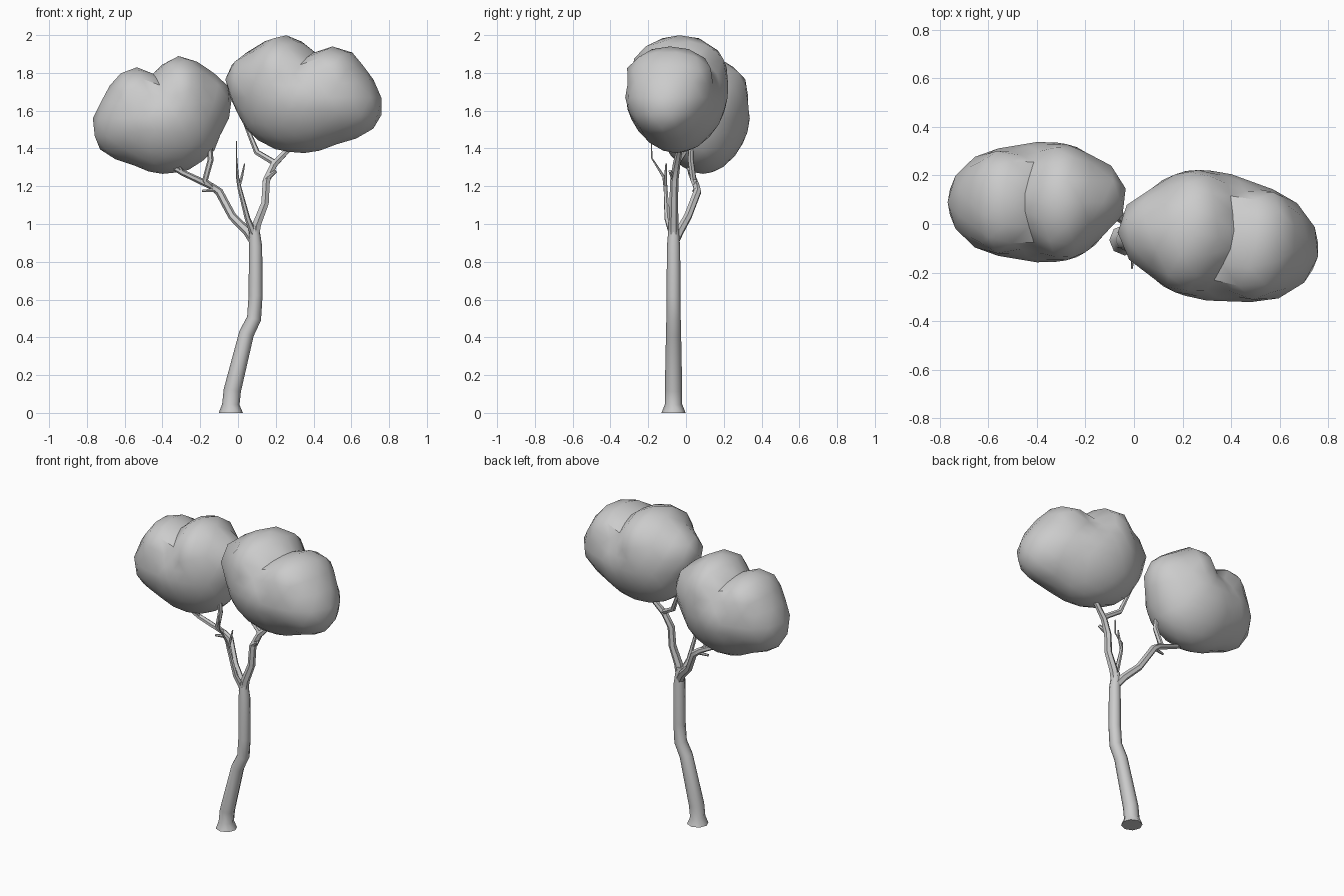
import bpy, bmesh, math
from mathutils import Vector, Matrix

if "Cube" in bpy.data.objects:
    bpy.data.objects.remove(bpy.data.objects["Cube"])


def smooth(obj, angle):
    bpy.ops.object.select_all(action='DESELECT')
    obj.select_set(True)
    bpy.context.view_layer.objects.active = obj
    if obj.type == 'CURVE':
        bpy.ops.object.convert(target='MESH')
        obj = bpy.context.view_layer.objects.active
    bpy.ops.object.shade_smooth_by_angle(angle=math.radians(angle))


def limb(name, pts, sides_res=1):
    """Tapered tube through (x, y, z, radius) points."""
    cu = bpy.data.curves.new(name, 'CURVE')
    cu.dimensions = '3D'
    cu.bevel_depth = 1.0
    cu.bevel_resolution = sides_res
    cu.use_fill_caps = True
    sp = cu.splines.new('POLY')
    sp.points.add(len(pts) - 1)
    for p, (x, y, z, r) in zip(sp.points, pts):
        p.co = (x, y, z, 1)
        p.radius = r
    obj = bpy.data.objects.new(name, cu)
    bpy.context.collection.objects.link(obj)
    smooth(obj, 50)


# lobes of a leaf crown: centre, radii
LOBES = [
    ((.02, 0, -.03), (.30, .25, .265)),
    ((-.15, 0, -.01), (.20, .22, .22)),
    ((.10, 0, .05), (.20, .24, .20)),
    ((-.22, 0, -.05), (.15, .17, .165)),
    ((-.14, 0, .12), (.14, .22, .15)),
    ((.10, 0, .15), (.15, .24, .18)),
    ((.22, .02, .08), (.15, .16, .17)),
]


def reach(d):
    """Distance from the crown centre to the softly blended outside of the lobes."""
    total = 0
    for c, r in LOBES:
        u = Vector([d[i] / r[i] for i in range(3)])
        w = Vector([c[i] / r[i] for i in range(3)])
        a, b, k = u.dot(u), u.dot(w), w.dot(w) - 1
        disc = b * b - a * k
        if disc >= 0:
            total += max(0, (b + math.sqrt(disc)) / a) ** 24
    return total ** (1 / 24)


def crown(name, loc, turn, scale):
    bm = bmesh.new()
    bmesh.ops.create_icosphere(bm, subdivisions=3, radius=1)
    for v in bm.verts:
        d = v.co.normalized()
        v.co = d * reach(d)
        v.co.y *= 1 + min(0, v.co.z) * .6   # narrower underside
    m = (Matrix.Translation(loc) @ Matrix.Rotation(math.radians(turn), 4, 'Z')
         @ Matrix.Diagonal((*scale, 1)))
    bmesh.ops.transform(bm, matrix=m, verts=bm.verts)
    me = bpy.data.meshes.new(name)
    bm.to_mesh(me)
    bm.free()
    obj = bpy.data.objects.new(name, me)
    bpy.context.collection.objects.link(obj)
    smooth(obj, 40)


# leaf crowns: the right one is the left one turned round and enlarged
crown("left_crown", (-.40, .09, 1.56), 0, (1, 1, 1))
crown("right_crown", (.35, -.055, 1.67), 169, (1.13, 1.07, 1))

# trunk with flared foot
limb("trunk", [
    (-.038, -.066, 0, .064), (-.038, -.066, .045, .046), (-.03, -.066, .12, .046),
    (.045, -.066, .42, .04), (.085, -.066, .50, .038), (.093, -.066, .62, .037),
    (.093, -.066, .88, .035), (.085, -.066, .99, .026)], 2)

# left branch and its twigs
limb("left_branch", [
    (.085, -.06, .91, .026), (.05, -.035, .96, .024), (-.03, .01, 1.04, .022),
    (-.10, .06, 1.17, .022), (-.14, .055, 1.20, .018), (-.30, .025, 1.275, .016),
    (-.37, .01, 1.315, .008)])
limb("left_upper_twig", [
    (-.12, .06, 1.18, .016), (-.175, .04, 1.23, .017), (-.145, .025, 1.34, .016),
    (-.155, .03, 1.50, .009)])
limb("left_end_twig", [(-.29, .03, 1.27, .011), (-.31, .01, 1.30, .009), (-.305, 0, 1.35, .005)])
limb("left_stub", [(-.10, .055, 1.18, .012), (-.19, .04, 1.175, .007)])

# right branch and its twigs
limb("right_branch", [
    (.085, -.066, .92, .028), (.10, -.066, 1.0, .026), (.143, -.065, 1.11, .023),
    (.15, -.062, 1.23, .022), (.19, -.05, 1.315, .02), (.29, -.03, 1.42, .015)])
limb("right_upper_twig", [
    (.20, -.05, 1.32, .017), (.10, -.01, 1.38, .016), (.035, .01, 1.54, .01)])
limb("right_stub", [(.15, -.065, 1.24, .016), (.20, -.085, 1.28, .009)])

# thin front branch
limb("front_branch", [
    (.085, -.07, .94, .02), (.05, -.10, 1.03, .015), (.008, -.108, 1.19, .011),
    (-.003, -.118, 1.25, .008), (-.008, -.182, 1.35, .004), (-.008, -.182, 1.44, .003)])
limb("front_twig", [(.004, -.108, 1.19, .009), (.02, -.108, 1.25, .008), (.035, -.105, 1.32, .004)])
